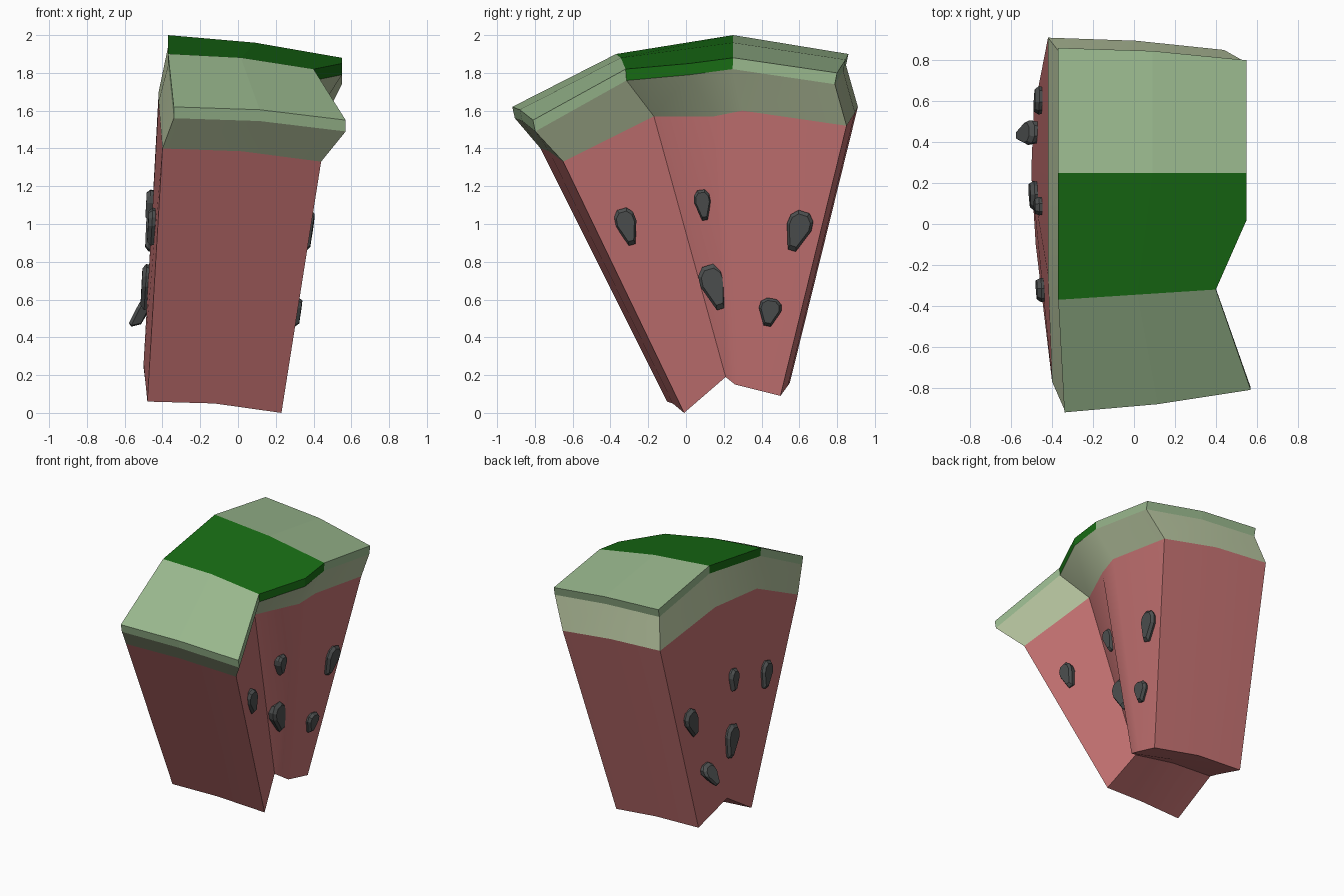
import bpy, bmesh, math
from mathutils import Vector
from mathutils.bvhtree import BVHTree

if "Cube" in bpy.data.objects:
    bpy.data.objects.remove(bpy.data.objects["Cube"])


def material(name, rgb):
    m = bpy.data.materials.new(name)
    m.diffuse_color = (*rgb, 1)
    m.use_nodes = True
    m.node_tree.nodes["Principled BSDF"].inputs["Base Color"].default_value = m.diffuse_color
    return m


PINK = material("flesh_pink", (0.56, 0.17, 0.17))
PALE = material("pale_rind", (0.46, 0.54, 0.34))
LIGHT = material("light_green", (0.32, 0.48, 0.27))
DARK = material("dark_green", (0.009, 0.15, 0.007))
SEED = material("seed_grey", (0.075, 0.08, 0.08))


def midpoint(a, b, bulge=0.0):
    return (Vector(a) + Vector(b)) / 2 + Vector((0, bulge, 0.02))


def level(right, left):
    """Eleven-point outline: right side A B M C D, back middle, left side D C B A, front middle."""
    ring = [Vector(p) for p in right] + [midpoint(right[4], left[0], 0.015)]
    return ring + [Vector(p) for p in left] + [midpoint(right[0], left[3], -0.015)]


def band(lower, upper):
    n = len(lower)
    return [[lower[i], lower[(i + 1) % n], upper[(i + 1) % n], upper[i]] for i in range(n)]


def cap(r):
    """Six cells in three stripes, front to back."""
    b, c = midpoint(r[1], r[8]), midpoint(r[3], r[7])
    return [[r[0], r[1], b, r[10]], [r[10], b, r[8], r[9]],
            [r[1], r[2], r[3], c, b], [b, c, r[7], r[8]],
            [r[3], r[4], r[5], c], [c, r[5], r[6], r[7]]]


def build(name, faces, mats, index=None, smooth=True):
    bm = bmesh.new()
    for i, pts in enumerate(faces):
        f = bm.faces.new([bm.verts.new(p) for p in pts])
        f.material_index = index[i] if index else 0
    bmesh.ops.remove_doubles(bm, verts=bm.verts, dist=1e-4)
    me = bpy.data.meshes.new(name)
    bm.to_mesh(me)
    bm.free()
    for m in mats:
        me.materials.append(m)
    ob = bpy.data.objects.new(name, me)
    bpy.context.collection.objects.link(ob)
    if smooth:
        bpy.ops.object.select_all(action='DESELECT')
        ob.select_set(True)
        bpy.context.view_layer.objects.active = ob
        bpy.ops.object.shade_smooth_by_angle(angle=math.radians(30))
    return ob


# Outlines of the wedge at each height
top = level([(.57, -.81, 1.55), (.40, -.32, 1.82), (.55, .02, 1.85), (.55, .25, 1.88), (.55, .80, 1.80)],
            [(-.37, .86, 1.90), (-.37, .25, 2.00), (-.37, -.37, 1.90), (-.34, -.92, 1.62)])
rim = [Vector((p.x, p.y * 0.985, p.z - 0.06)) for p in top]
flesh_top = level([(.44, -.65, 1.33), (.26, -.17, 1.57), (.41, .15, 1.57), (.44, .30, 1.60), (.44, .85, 1.52)],
                  [(-.42, .91, 1.62), (-.42, .25, 1.70), (-.42, -.25, 1.65), (-.40, -.77, 1.40)])
base = level([(.23, -.01, 0), (.16, .21, .19), (.24, .26, .15), (.24, .34, .13), (.235, .50, .09)],
             [(-.49, .55, .16), (-.50, .30, .24), (-.50, .22, .26), (-.48, -.10, .06)])

# Flesh with its notched underside
flesh = build("flesh", band(base, flesh_top) + [f[::-1] for f in cap(base)], [PINK])

# Pale inner rind
build("inner_rind", band(flesh_top, rim), [PALE])

# Striped outer skin: dark stripe in the middle
stripe = [0, 1, 1, 0, 0, 0, 0, 1, 0, 0, 0] + [0, 0, 1, 1, 0, 0]
build("outer_rind", band(rim, top) + cap(top), [LIGHT, DARK], stripe, smooth=False)

# Seeds, set on the flesh on both sides
bm = bmesh.new()
bm.from_mesh(flesh.data)
tree = BVHTree.FromBMesh(bm)
bm.free()

# Teardrop outline: across, along (0 = head, 1 = tip)
DROP = [(-.5, .4), (-.46, .16), (-.22, 0), (.22, 0), (.46, .16), (.5, .4), (.16, 1), (-.16, 1)]


def on_flesh(side, y, z):
    hit = tree.ray_cast(Vector((side * 3, y, z)), Vector((-side, 0, 0)))[0]
    return hit if hit else Vector((side * .4, y, z))


def seed(name, side, head, tip, width, tip_out=0.0):
    a, b = on_flesh(side, *head), on_flesh(side, *tip)
    b.x += side * tip_out
    along = b - a
    out = Vector((side, 0, 0))
    across = along.cross(out).normalized() * width

    def ring(depth, scale):
        return [a + along * (.45 + (v - .45) * scale) + across * u * scale + out * depth for u, v in DROP]

    low, mid, high = ring(-.03, .85), ring(.015, 1), ring(.035, .8)
    build(name, band(low, mid) + band(mid, high) + [high, low[::-1]], [SEED], smooth=False)


SEEDS = [((-.34, 1.08), (-.285, .89), .115), ((.08, 1.18), (.10, 1.02), .09),
         ((.625, 1.065), (.56, .86), .135), ((.115, .78), (.185, .55), .14),
         ((.455, .605), (.43, .46), .12)]
for i, (head, tip, width) in enumerate(SEEDS):
    seed(f"right_seed_{i + 1}", 1, head, tip, width)
    seed(f"left_seed_{i + 1}", -1, head, tip, width, .07 if i == 4 else 0)
